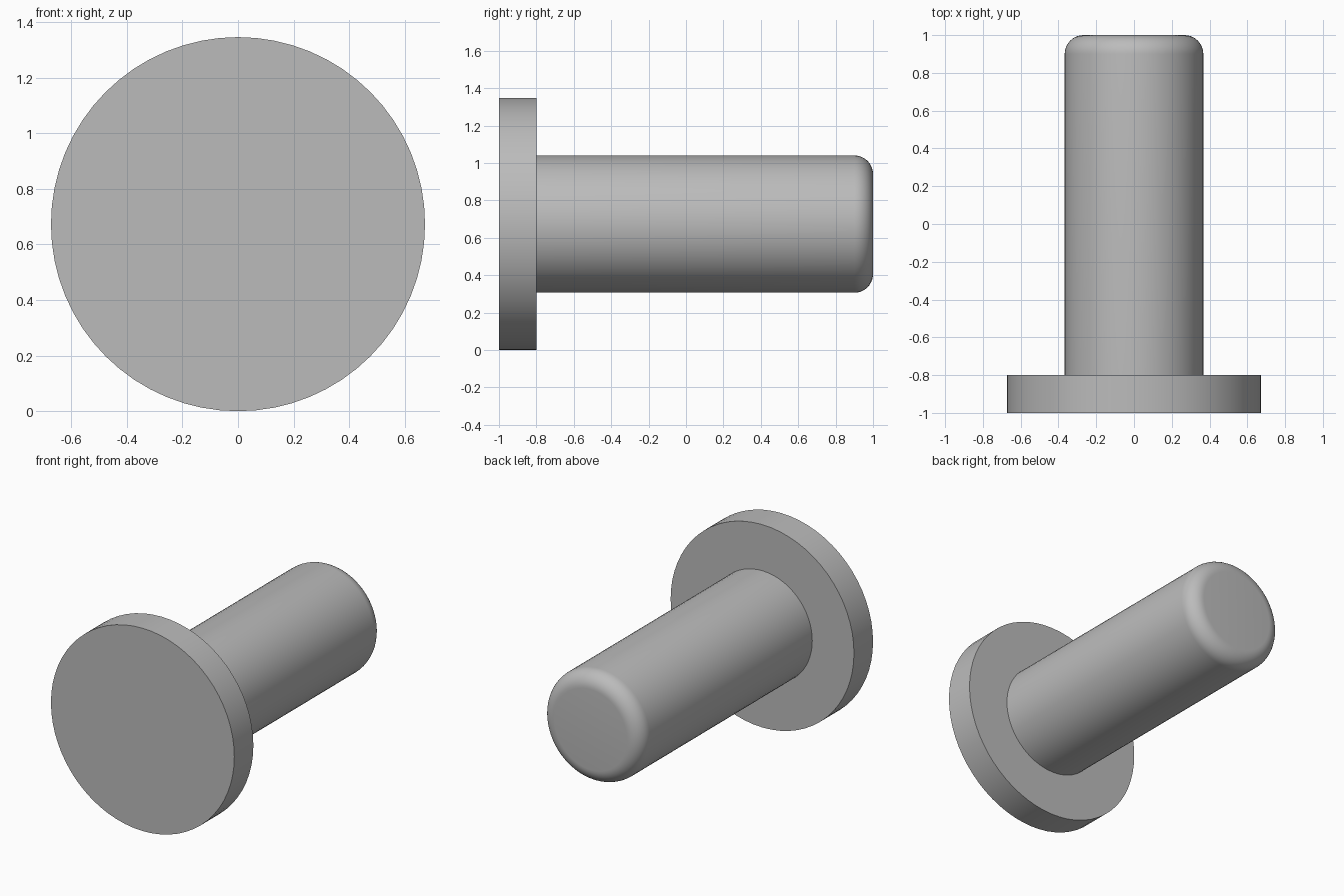
import bpy, bmesh, math
from mathutils import Matrix, Vector

cube = bpy.data.objects.get("Cube")
if cube:
    bpy.data.objects.remove(cube, do_unlink=True)

SIDES = 64
HEAD_R, SHAFT_R, FILLET = 0.673, 0.367, 0.1
HEAD_BACK = -0.8

grey = bpy.data.materials.new("plain grey")
grey.use_nodes = True
color = (0.5, 0.5, 0.5, 1)
grey.diffuse_color = color
grey.node_tree.nodes["Principled BSDF"].inputs["Base Color"].default_value = color

# Profile of (radius, y): flat head, straight shaft, rounded tip
profile = [(0, -1), (HEAD_R, -1), (HEAD_R, HEAD_BACK), (SHAFT_R, HEAD_BACK)]
STEPS = 10
for i in range(STEPS + 1):
    a = math.pi / 2 * i / STEPS
    profile.append((SHAFT_R - FILLET + FILLET * math.cos(a),
                    1 - FILLET + FILLET * math.sin(a)))
profile.append((0, 1))

# Revolve the profile around the y axis
bm = bmesh.new()
verts = [bm.verts.new((0, y, r)) for r, y in profile]
edges = [bm.edges.new(pair) for pair in zip(verts, verts[1:])]
bmesh.ops.spin(bm, geom=verts + edges, cent=(0, 0, 0), axis=(0, 1, 0),
               angle=math.tau, steps=SIDES, use_merge=True)
bmesh.ops.remove_doubles(bm, verts=bm.verts, dist=0.0001)
bmesh.ops.recalc_face_normals(bm, faces=bm.faces)
bmesh.ops.transform(bm, matrix=Matrix.Translation(Vector((0, 0, HEAD_R))), verts=bm.verts)

mesh = bpy.data.meshes.new("flanged_pin")
bm.to_mesh(mesh)
bm.free()
mesh.materials.append(grey)
pin = bpy.data.objects.new("flanged_pin", mesh)
bpy.context.collection.objects.link(pin)

# Smooth sides with crisp head edges
bpy.ops.object.select_all(action="DESELECT")
pin.select_set(True)
bpy.context.view_layer.objects.active = pin
bpy.ops.object.shade_smooth_by_angle(angle=math.radians(30))
